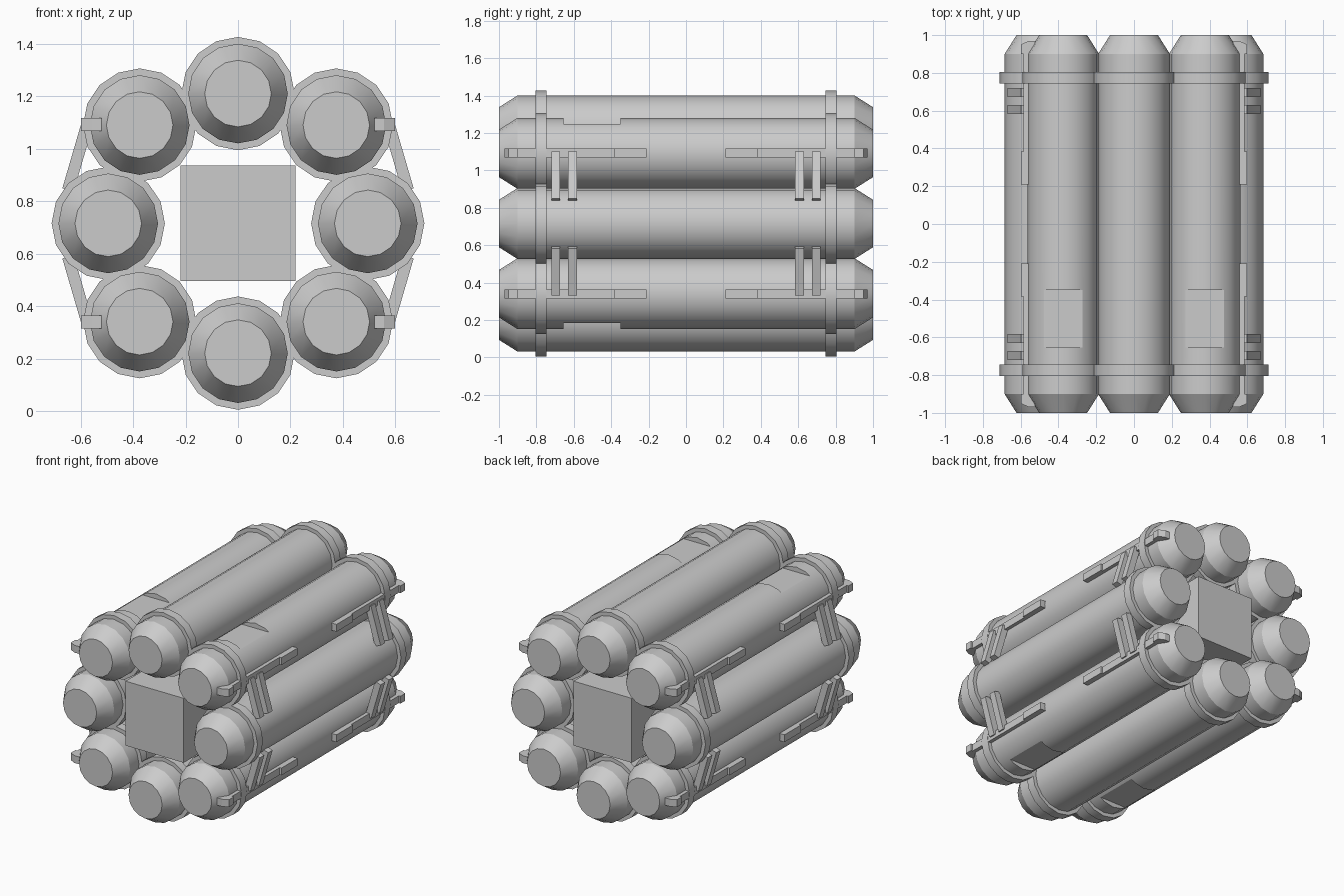
import bpy, bmesh
from math import sin, cos, pi, radians

if "Cube" in bpy.data.objects:
    bpy.data.objects.remove(bpy.data.objects["Cube"])

CZ = 0.716          # height of the cluster axis
SIDES = 16


def finish(name, bm, smooth=False):
    bmesh.ops.recalc_face_normals(bm, faces=bm.faces[:])
    me = bpy.data.meshes.new(name)
    bm.to_mesh(me)
    bm.free()
    ob = bpy.data.objects.new(name, me)
    bpy.context.collection.objects.link(ob)
    if smooth:
        shade(ob)
    return ob


def shade(ob):
    bpy.ops.object.select_all(action='DESELECT')
    ob.select_set(True)
    bpy.context.view_layer.objects.active = ob
    bpy.ops.object.shade_smooth_by_angle(angle=radians(28))


def lathe(name, profile, cx, cz, smooth=True):
    """Closed solid turned around a y-parallel axis; profile is (y, radius)."""
    bm = bmesh.new()
    rings = [[bm.verts.new((cx + r * cos(2 * pi * i / SIDES), y,
                            cz + r * sin(2 * pi * i / SIDES)))
              for i in range(SIDES)] for y, r in profile]
    for a, b in zip(rings, rings[1:]):
        for i in range(SIDES):
            j = (i + 1) % SIDES
            bm.faces.new((a[i], a[j], b[j], b[i]))
    bm.faces.new(rings[0])
    bm.faces.new(rings[-1])
    return finish(name, bm, smooth)


def prism(name, near, far):
    """Solid between two matching outlines."""
    bm = bmesh.new()
    a = [bm.verts.new(p) for p in near]
    b = [bm.verts.new(p) for p in far]
    bm.faces.new(a)
    bm.faces.new(b)
    for i in range(len(a)):
        j = (i + 1) % len(a)
        bm.faces.new((a[i], a[j], b[j], b[i]))
    return finish(name, bm)


def box(name, x0, x1, y0, y1, z0, z1):
    return prism(name, [(x0, y0, z0), (x1, y0, z0), (x1, y0, z1), (x0, y0, z1)],
                 [(x0, y1, z0), (x1, y1, z0), (x1, y1, z1), (x0, y1, z1)])


# Ring of eight tanks, each with two bands
tank = [(-1, 0.127), (-0.9, 0.19), (0.9, 0.19), (1, 0.127)]
places = [(0.495, 0), (-0.495, 0), (0, 0.495), (0, -0.495)]
places += [(sx * 0.375, sz * 0.375) for sx in (1, -1) for sz in (1, -1)]
for x, dz in places:
    body = lathe("tank", tank, x, CZ + dz, smooth=False)
    for s in (1, -1):
        lathe("tank_band", [(s * 0.745, 0.216), (s * 0.805, 0.216)], x, CZ + dz)
    if x and dz:
        # Flat recess on the outer side of the diagonal tanks
        floor = CZ + dz + (0.156 if dz > 0 else -0.156)
        z0, z1 = (floor, floor + 0.1) if dz > 0 else (floor - 0.1, floor)
        cutter = box("recess_cutter", x - 0.18, x + 0.18, -0.655, -0.35, z0, z1)
        cutter.hide_render = True
        mod = body.modifiers.new("recess", 'BOOLEAN')
        mod.operation = 'DIFFERENCE'
        mod.solver = 'EXACT'
        mod.object = cutter
        bpy.context.view_layer.objects.active = body
        bpy.ops.object.modifier_apply(modifier=mod.name)
        bpy.data.objects.remove(cutter)
    shade(body)

# Central core
box("core", -0.22, 0.22, -0.9, 0.9, CZ - 0.22, CZ + 0.22)

# Side rails and struts, mirrored to all four corners and both ends
rail = [(0.52, 0.97), (0.557, 0.97), (0.585, 0.91), (0.585, 0.385),
        (0.598, 0.385), (0.598, 0.21), (0.55, 0.21), (0.55, 0.89)]
strut = [(0.597, 0.384), (0.67, 0.134), (0.627, 0.121), (0.554, 0.371)]
for sx in (1, -1):
    for sy in (1, -1):
        for sz in (1, -1):
            lo, hi = CZ + sz * 0.352, CZ + sz * 0.402
            prism("side_rail", [(sx * x, sy * y, lo) for x, y in rail],
                  [(sx * x, sy * y, hi) for x, y in rail])
            # Raised nose where the rail bends over the tank shoulder
            nose = [(0.557, 0.97), (0.598, 0.95), (0.598, 0.90), (0.57, 0.90)]
            prism("rail_nose", [(sx * x, sy * y, lo) for x, y in nose],
                  [(sx * x, sy * y, hi) for x, y in nose])
            for y in (0.583, 0.673):
                prism("strut", [(sx * x, sy * y, CZ + sz * z) for x, z in strut],
                      [(sx * x, sy * (y + 0.047), CZ + sz * z) for x, z in strut])
